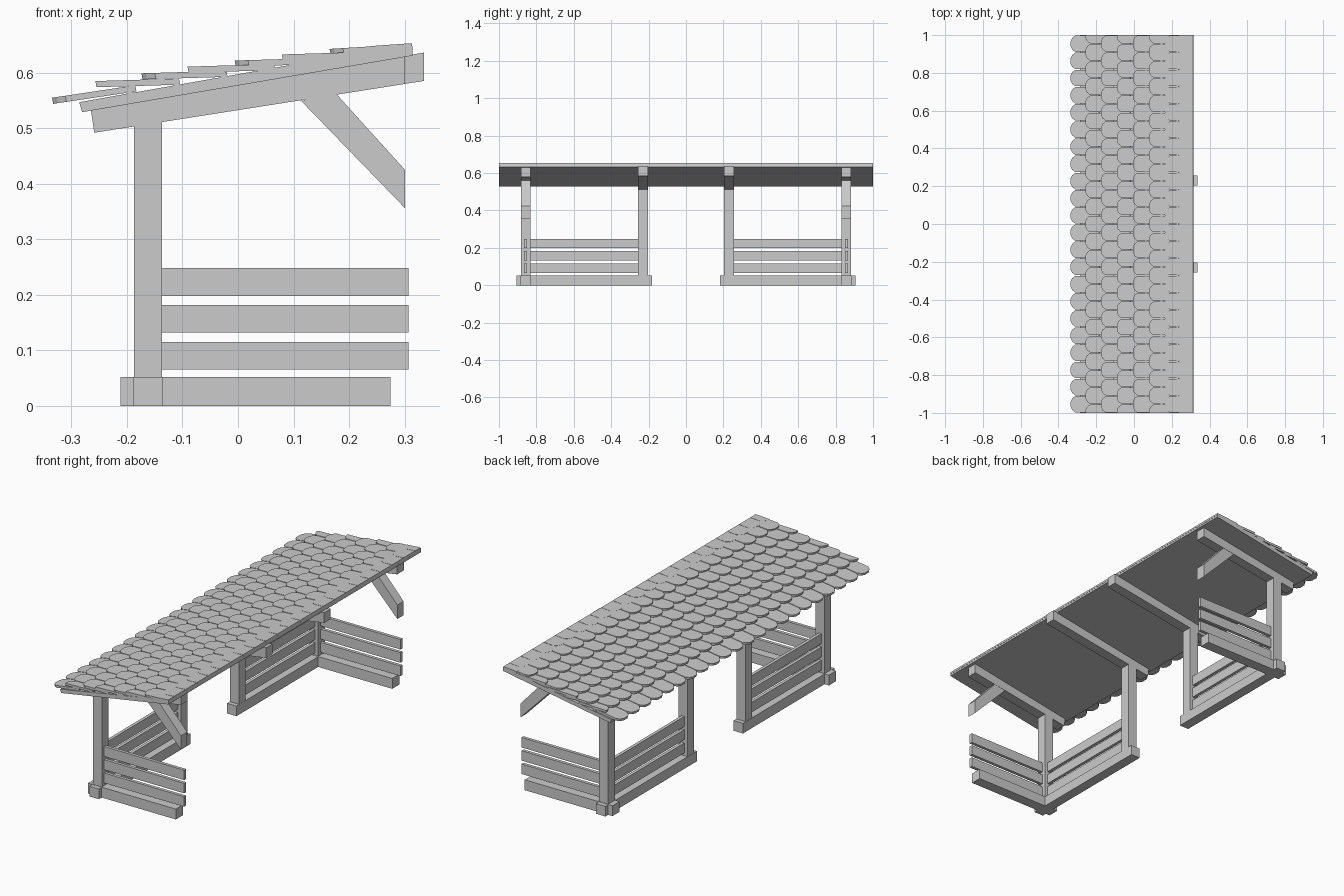
import bpy, bmesh

if "Cube" in bpy.data.objects:
    bpy.data.objects.remove(bpy.data.objects["Cube"])

SLOPE = 0.171


def slab_z(x):
    # underside of the roof deck
    return 0.529 + SLOPE * (x + 0.281)


def finish(name, bm):
    bmesh.ops.recalc_face_normals(bm, faces=bm.faces)
    me = bpy.data.meshes.new(name)
    bm.to_mesh(me)
    bm.free()
    ob = bpy.data.objects.new(name, me)
    bpy.context.collection.objects.link(ob)
    return ob


def add_prism(bm, a, b):
    # closed solid between two matching outlines
    va = [bm.verts.new(p) for p in a]
    vb = [bm.verts.new(p) for p in b]
    bm.faces.new(va)
    bm.faces.new(vb[::-1])
    n = len(a)
    for i in range(n):
        j = (i + 1) % n
        bm.faces.new((va[i], vb[i], vb[j], va[j]))


def profile(name, pts, y0, y1):
    # x/z outline extruded along y
    bm = bmesh.new()
    add_prism(bm, [(x, y0, z) for x, z in pts], [(x, y1, z) for x, z in pts])
    return finish(name, bm)


def box(name, x0, x1, y0, y1, z0, z1):
    return profile(name, [(x0, z0), (x1, z0), (x1, z1), (x0, z1)],
                   min(y0, y1), max(y0, y1))


PX0, PX1 = -0.187, -0.137
OUT, INN, HALF = 0.857, 0.23, 0.026

for s, side in ((-1, "front"), (1, "back")):
    # posts and rafters
    for yc, pos, end in ((OUT, "outer", 0.301), (INN, "inner", 0.335)):
        y0, y1 = s * yc - HALF, s * yc + HALF
        profile(f"{side}_{pos}_post",
                [(PX0, 0), (PX1, 0), (PX1, 0.52), (PX0, 0.512)], y0, y1)
        profile(f"{side}_{pos}_rafter",
                [(-0.259, 0.492), (end, 0.492 + 0.157 * (end + 0.259)),
                 (end, slab_z(end) + 0.002), (-0.265, slab_z(-0.265) + 0.001)], y0, y1)
    # diagonal brace on the outer frame
    profile(f"{side}_brace",
            [(0.113, 0.55), (0.177, 0.562), (0.301, 0.425), (0.301, 0.356)],
            s * OUT - HALF + 0.001, s * OUT + HALF - 0.001)
    # ground sills
    box(f"{side}_long_sill", PX0 - 0.001, PX1 + 0.001, s * 0.182, s * 0.907, 0, 0.051)
    box(f"{side}_end_sill", -0.212, 0.275, s * OUT - 0.028, s * OUT + 0.028, 0, 0.052)
    # fence rails
    for i, z in enumerate((0.065, 0.132, 0.198)):
        box(f"{side}_end_rail_{i}", PX1 - 0.01, 0.307, s * OUT - 0.008, s * OUT + 0.008, z, z + 0.05)
        box(f"{side}_long_rail_{i}", -0.170, -0.154, s * INN, s * OUT, z, z + 0.05)

# roof deck
profile("roof_deck", [(-0.281, 0.529), (0.315, slab_z(0.315)),
                      (0.313, slab_z(0.313) + 0.022), (-0.286, 0.547)], -1, 1)

# battens under the shingles
for i in range(6):
    x = -0.2 + 0.0855 * i
    profile(f"batten_{i}", [(x, slab_z(x) + 0.01), (x + 0.011, slab_z(x) + 0.011),
                            (x + 0.009, slab_z(x) + 0.03), (x - 0.002, slab_z(x) + 0.028)],
            -0.999, 0.999)

# shingle rows: tip x, tip top z, slope
rows = [(-0.335, 0.555, 0.15), (-0.257, 0.585, 0.03), (-0.174, 0.599, 0.03),
        (-0.091, 0.611, 0.03), (-0.006, 0.622, 0.03), (0.079, 0.633, 0.03),
        (0.165, 0.643, 0.06), (0.238, 0.648, 0.07)]
COUNT = 22
W = 2 / COUNT
for k, (tx, tz, sl) in enumerate(rows):
    bm = bmesh.new()
    odd = k % 2
    length = min(0.15, 0.313 - tx)
    for i in range(COUNT + odd):
        yc = -1 + (i + (0 if odd else 0.5)) * W
        h = W / 2 - 0.002
        outline = [(length, -h), (0.024, -h), (0.008, -h * 0.72), (0, -h * 0.35),
                   (0, h * 0.35), (0.008, h * 0.72), (0.024, h), (length, h)]
        # trim the half shingles at the roof ends
        if yc < -0.99:
            outline = [(length, 0), (0, 0)] + outline[4:]
        elif yc > 0.99:
            outline = outline[:4] + [(0, 0), (length, 0)]
        top = [(tx + u, yc + v, tz + sl * u) for u, v in outline]
        low = [(x + 0.002, y, z - 0.011) for x, y, z in top]
        add_prism(bm, top, low)
    finish(f"shingle_row_{k}", bm)
